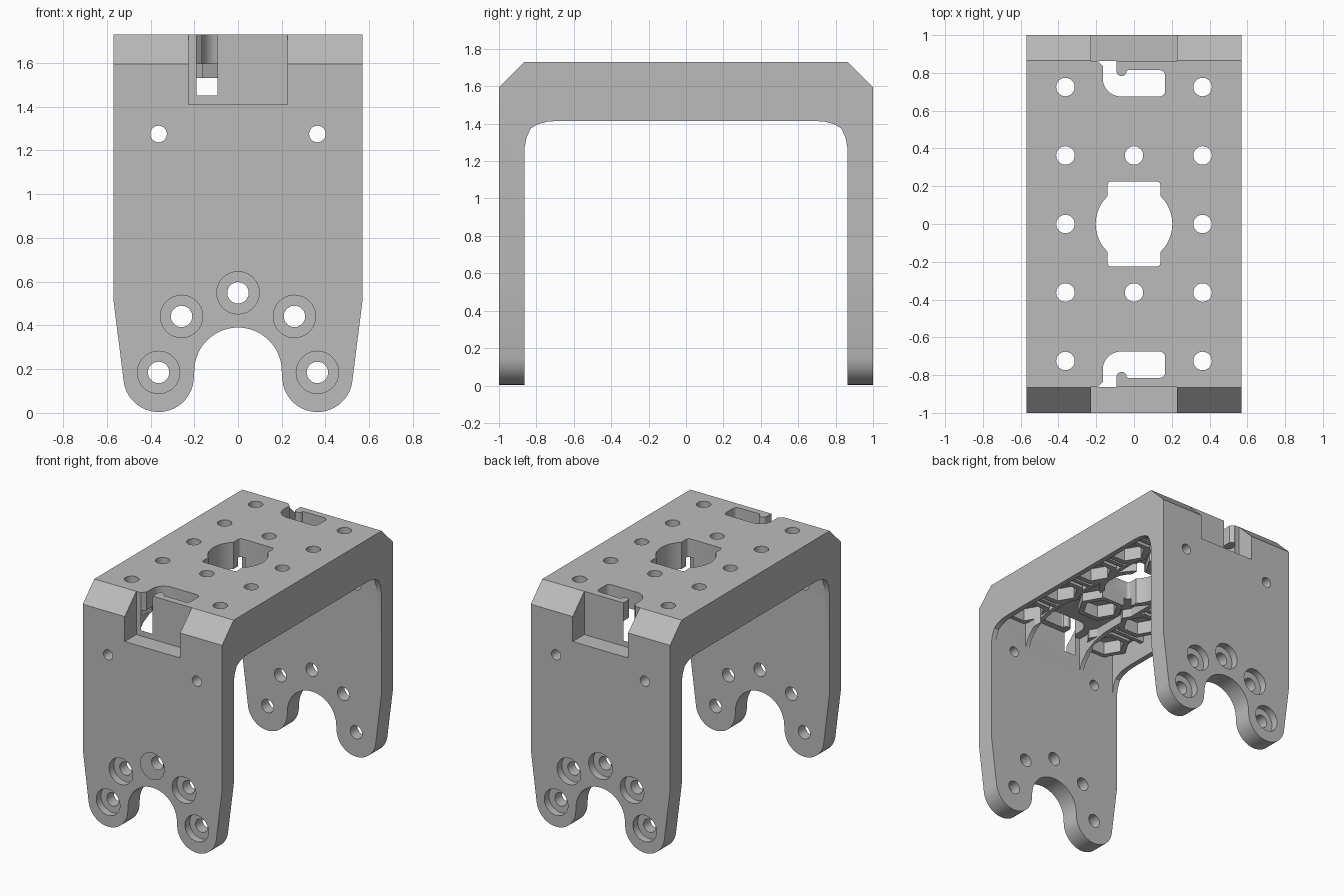
import bpy, bmesh, math

if "Cube" in bpy.data.objects:
    bpy.data.objects.remove(bpy.data.objects["Cube"])

grey = bpy.data.materials.new("plain_grey")
grey.diffuse_color = (0.5, 0.5, 0.5, 1)
grey.use_nodes = True
grey.node_tree.nodes["Principled BSDF"].inputs["Base Color"].default_value = grey.diffuse_color


def prism(name, pts, axis, a, b):
    """Extrude a 2D outline along an axis from a to b."""
    place = {"x": lambda p, t: (t, p[0], p[1]),
             "y": lambda p, t: (p[0], t, p[1]),
             "z": lambda p, t: (p[0], p[1], t)}[axis]
    bm = bmesh.new()
    lo = [bm.verts.new(place(p, a)) for p in pts]
    hi = [bm.verts.new(place(p, b)) for p in pts]
    n = len(pts)
    bm.faces.new(lo)
    bm.faces.new(hi[::-1])
    for i in range(n):
        j = (i + 1) % n
        bm.faces.new((lo[j], lo[i], hi[i], hi[j]))
    bmesh.ops.recalc_face_normals(bm, faces=bm.faces)
    me = bpy.data.meshes.new(name)
    bm.to_mesh(me)
    bm.free()
    me.materials.append(grey)
    ob = bpy.data.objects.new(name, me)
    bpy.context.collection.objects.link(ob)
    return ob


def arc(cx, cy, r, d0, d1, n):
    return [(cx + r * math.cos(math.radians(d0 + (d1 - d0) * i / n)),
             cy + r * math.sin(math.radians(d0 + (d1 - d0) * i / n))) for i in range(n + 1)]


def circle(cx, cy, r, n=32):
    return arc(cx, cy, r, 0, 360, n)[:-1]


def rect(x0, y0, x1, y1, c=0.0):
    if c == 0:
        return [(x0, y0), (x1, y0), (x1, y1), (x0, y1)]
    return (arc(x1 - c, y1 - c, c, 0, 90, 4) + arc(x0 + c, y1 - c, c, 90, 180, 4)
            + arc(x0 + c, y0 + c, c, 180, 270, 4) + arc(x1 - c, y0 + c, c, 270, 360, 4))


def mirrored(half):
    """Close a half outline by mirroring its first coordinate."""
    return half + [(-p, q) for p, q in reversed(half)]


def combine(op, *args):
    tool = prism("helper", *args)
    tool.hide_render = True
    mod = body.modifiers.new("combine", "BOOLEAN")
    mod.operation = op
    mod.solver = "EXACT"
    mod.object = tool
    bpy.context.view_layer.objects.active = body
    bpy.ops.object.modifier_apply(modifier=mod.name)
    bpy.data.objects.remove(tool)


# U-shaped body: chamfered top corners and a soft inner arch
inner = [(0.68, 1.415), (0.74, 1.411), (0.79, 1.398), (0.83, 1.375), (0.853, 1.325), (0.863, 1.27)]
body = prism("bracket_body", mirrored(
    inner + [(0.863, -0.05), (1, -0.05), (1, 1.595), (0.865, 1.73)]), "x", -0.57, 0.57)

# leg outline: tapered sides, two rounded lobes, arched gap between
lobe = arc(0.363, 0.165, 0.161, 187, 355, 24)
gap = arc(0, 0.19, 0.2, 90, 0, 18)
combine("INTERSECT", mirrored(gap + lobe + [(0.57, 0.52), (0.57, 1.8)]), "y", -1.1, 1.1)

# hollow under the top plate, leaving a rim on each side
combine("DIFFERENCE", rect(-0.863, 1.2, 0.863, 1.595), "x", -0.53, 0.53)

# long stiffening ribs that curve down onto the walls
rib = mirrored([(0.5, 1.53), (0.6, 1.527), (0.7, 1.505), (0.78, 1.465),
                (0.835, 1.405), (0.863, 1.34), (0.9, 1.34), (0.9, 1.65)])
for s in (-1, 1):
    combine("UNION", rib, "x", s * 0.23, s * 0.262)

# cross ribs between the nut seats
for y in (-0.545, -0.1825, 0.1825, 0.545):
    for s in (-1, 1):
        combine("UNION", rect(s * 0.24, y - 0.015, s * 0.55, y + 0.015), "z", 1.535, 1.65)

# six-sided nut seats and the ring around the centre opening
holes = [(s * 0.363, y) for s in (-1, 1) for y in (-0.725, -0.363, 0, 0.363, 0.725)]
holes += [(0, -0.363), (0, 0.363)]
combine("UNION", circle(0, 0, 0.245), "z", 1.532, 1.65)
for x, y in holes:
    combine("UNION", circle(x, y, 0.165, 6), "z", 1.53, 1.65)
for x, y in holes:
    combine("DIFFERENCE", circle(x, y, 0.122, 6), "z", 1.4, 1.625)
    combine("DIFFERENCE", circle(x, y, 0.049, 24), "z", 1.5, 1.8)

# centre opening: round with a rounded rectangle across it
combine("DIFFERENCE", circle(0, 0, 0.203, 48), "z", 1.3, 1.8)
combine("DIFFERENCE", rect(-0.14, -0.225, 0.14, 0.225, 0.02), "z", 1.3, 1.81)

# end windows and hooked cable slots
slot = ([(-0.19, 0.95), (-0.19, 0.86), (-0.165, 0.835)] + arc(-0.07, 0.77, 0.095, 180, 270, 8)
        + arc(0.135, 0.705, 0.03, 270, 360, 4) + arc(0.135, 0.785, 0.03, 0, 90, 4)
        + [(-0.03, 0.815)] + arc(-0.066, 0.81, 0.027, 0, -180, 10) + [(-0.093, 0.95)])
for s in (-1, 1):
    combine("DIFFERENCE", rect(-0.227, 1.41, 0.227, 1.85), "y", s * 0.864, s * 1.1)
    combine("DIFFERENCE", [(x, s * y) for x, y in slot], "z", 1.45, 1.82)

# wall holes, the lower five with a wide recess on the outside
for x in (-0.363, 0.363):
    combine("DIFFERENCE", circle(x, 1.275, 0.038, 24), "y", -1.1, 1.1)
for x, z in ((-0.363, 0.185), (0.363, 0.185), (-0.258, 0.441), (0.258, 0.441), (0, 0.549)):
    combine("DIFFERENCE", circle(x, z, 0.049, 24), "y", -1.1, 1.1)
    for s in (-1, 1):
        combine("DIFFERENCE", circle(x, z, 0.097), "y", s * 0.945, s * 1.1)

bpy.ops.object.select_all(action="DESELECT")
body.select_set(True)
bpy.context.view_layer.objects.active = body
bpy.ops.object.shade_smooth_by_angle(angle=math.radians(25))
